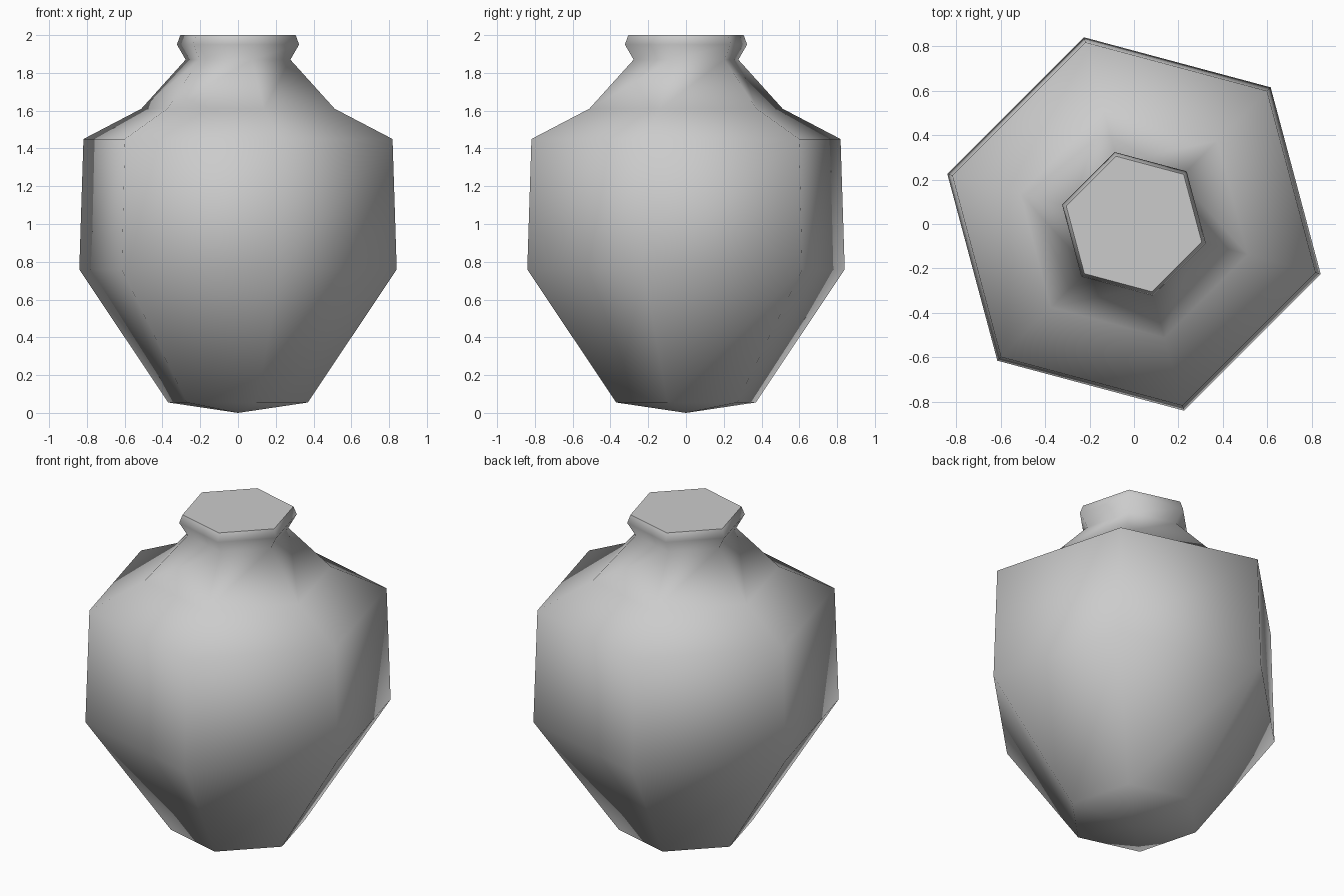
import bpy
import bmesh
from math import cos, sin, radians

cube = bpy.data.objects.get("Cube")
if cube:
    bpy.data.objects.remove(cube, do_unlink=True)

# Clay colour
clay = bpy.data.materials.new("light grey")
clay.use_nodes = True
GREY = (0.6, 0.6, 0.6, 1)
clay.diffuse_color = GREY
clay.node_tree.nodes["Principled BSDF"].inputs["Base Color"].default_value = GREY

# Vase profile from foot to lip: (corner radius, height)
SIDES = 6
PROFILE = [(0.383, 0.055), (0.87, 0.76), (0.847, 1.45), (0.53, 1.61),
           (0.287, 1.87), (0.335, 1.95), (0.316, 2.0)]

bm = bmesh.new()
rings = []
for radius, height in PROFILE:
    angles = [radians(-15 + 360 * i / SIDES) for i in range(SIDES)]
    rings.append([bm.verts.new((radius * cos(a), radius * sin(a), height)) for a in angles])

# Walls
for low, high in zip(rings, rings[1:]):
    for i in range(SIDES):
        j = (i + 1) % SIDES
        bm.faces.new((low[i], low[j], high[j], high[i]))

# Pointed underside
tip = bm.verts.new((0, 0, 0))
for i in range(SIDES):
    bm.faces.new((tip, rings[0][(i + 1) % SIDES], rings[0][i]))

# Closed mouth with a crisp rim
lid = bm.faces.new(rings[-1])
for face in bm.faces:
    face.smooth = True
for edge in lid.edges:
    edge.smooth = False

mesh = bpy.data.meshes.new("vase")
bm.to_mesh(mesh)
bm.free()
mesh.materials.append(clay)
vase = bpy.data.objects.new("vase", mesh)
bpy.context.collection.objects.link(vase)
